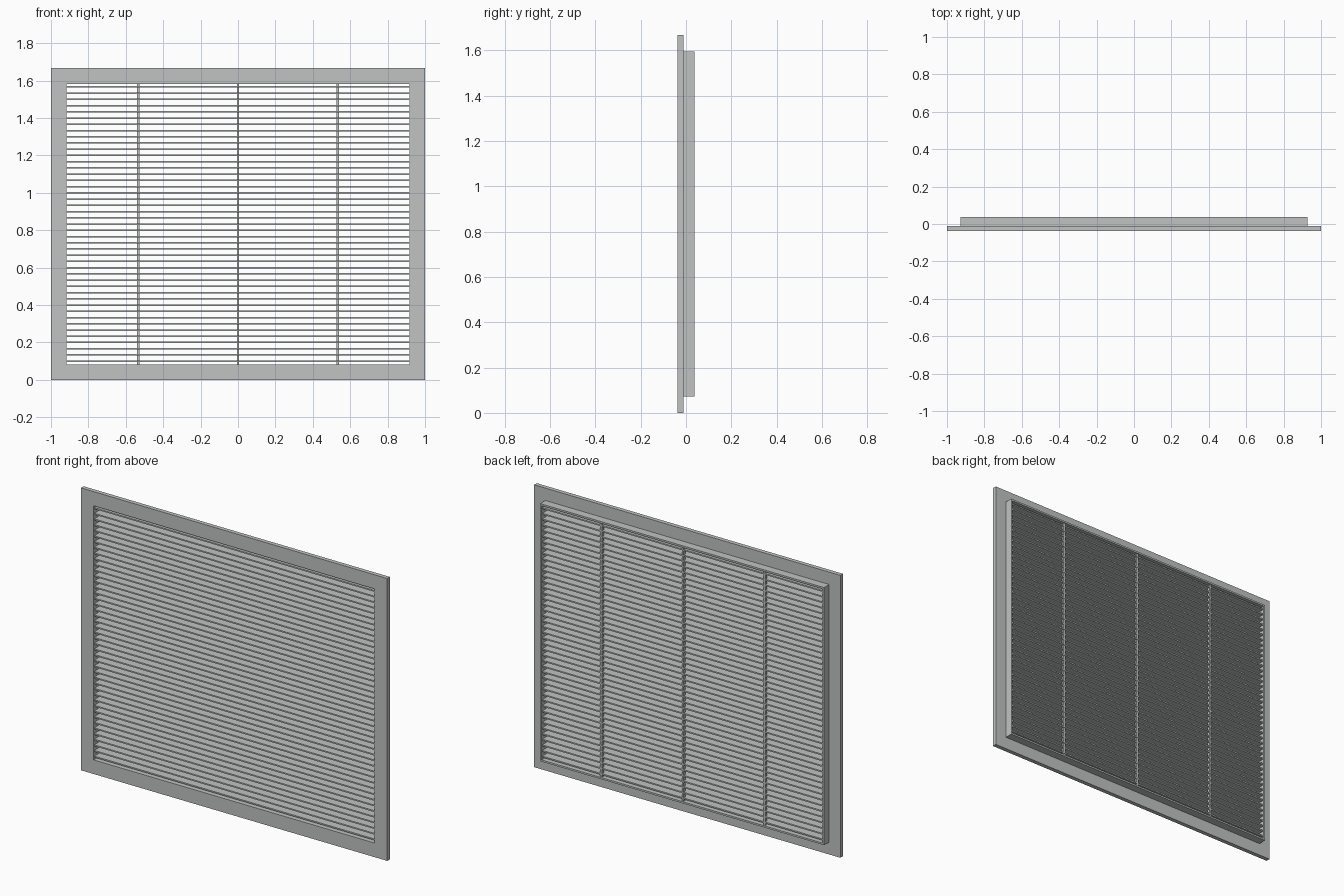
import bpy, bmesh

if "Cube" in bpy.data.objects:
    bpy.data.objects.remove(bpy.data.objects["Cube"])

metal = bpy.data.materials.new("light grey metal")
metal.diffuse_color = (0.53, 0.55, 0.54, 1)
metal.use_nodes = True
metal.node_tree.nodes["Principled BSDF"].inputs["Base Color"].default_value = metal.diffuse_color

OPEN_X, Z0, Z1 = 0.9167, 0.0833, 1.5833   # louvre opening
COUNT = 45
PITCH = (Z1 - Z0) / COUNT


def finish(name, bm):
    bmesh.ops.recalc_face_normals(bm, faces=bm.faces)
    mesh = bpy.data.meshes.new(name)
    bm.to_mesh(mesh)
    bm.free()
    mesh.materials.append(metal)
    obj = bpy.data.objects.new(name, mesh)
    bpy.context.collection.objects.link(obj)
    return obj


def ring(name, hx, za, zb, y0, y1):
    """Rectangular frame around the opening, extruded in y."""
    bm = bmesh.new()

    def loop(x, a, b, y):
        return [bm.verts.new(p) for p in ((-x, y, a), (x, y, a), (x, y, b), (-x, y, b))]

    loops = [loop(hx, za, zb, y0), loop(OPEN_X, Z0, Z1, y0),
             loop(OPEN_X, Z0, Z1, y1), loop(hx, za, zb, y1)]
    for k in range(4):
        a, b = loops[k], loops[(k + 1) % 4]
        for i in range(4):
            j = (i + 1) % 4
            bm.faces.new((a[i], a[j], b[j], b[i]))
    return finish(name, bm)


def box(name, x0, x1, y0, y1, z0, z1):
    bm = bmesh.new()
    bmesh.ops.create_cube(bm, size=1)
    for v in bm.verts:
        v.co.x = x1 if v.co.x > 0 else x0
        v.co.y = y1 if v.co.y > 0 else y0
        v.co.z = z1 if v.co.z > 0 else z0
    return finish(name, bm)


# Flat front flange and the shallow sleeve behind it
ring("front_flange", 1.0, 0.0, 1.6667, -0.0365, -0.0115)
ring("rear_sleeve", 0.927, 0.073, 1.5937, -0.0115, 0.0365)

# Horizontal louvre bars, repeated upwards
T = 0.008
bar = box("louvre_bars", -OPEN_X, OPEN_X, -0.031, 0.031,
          Z0 + PITCH / 2 - T / 2, Z0 + PITCH / 2 + T / 2)
arr = bar.modifiers.new("stack", 'ARRAY')
arr.count = COUNT
arr.use_relative_offset = False
arr.use_constant_offset = True
arr.constant_offset_displace = (0, 0, PITCH)

# Vertical support bars towards the back
for i, x in enumerate((-0.533, 0.0, 0.533)):
    box(f"support_bar_{i + 1}", x - 0.006, x + 0.006, 0.014, 0.030, Z0, Z1)
